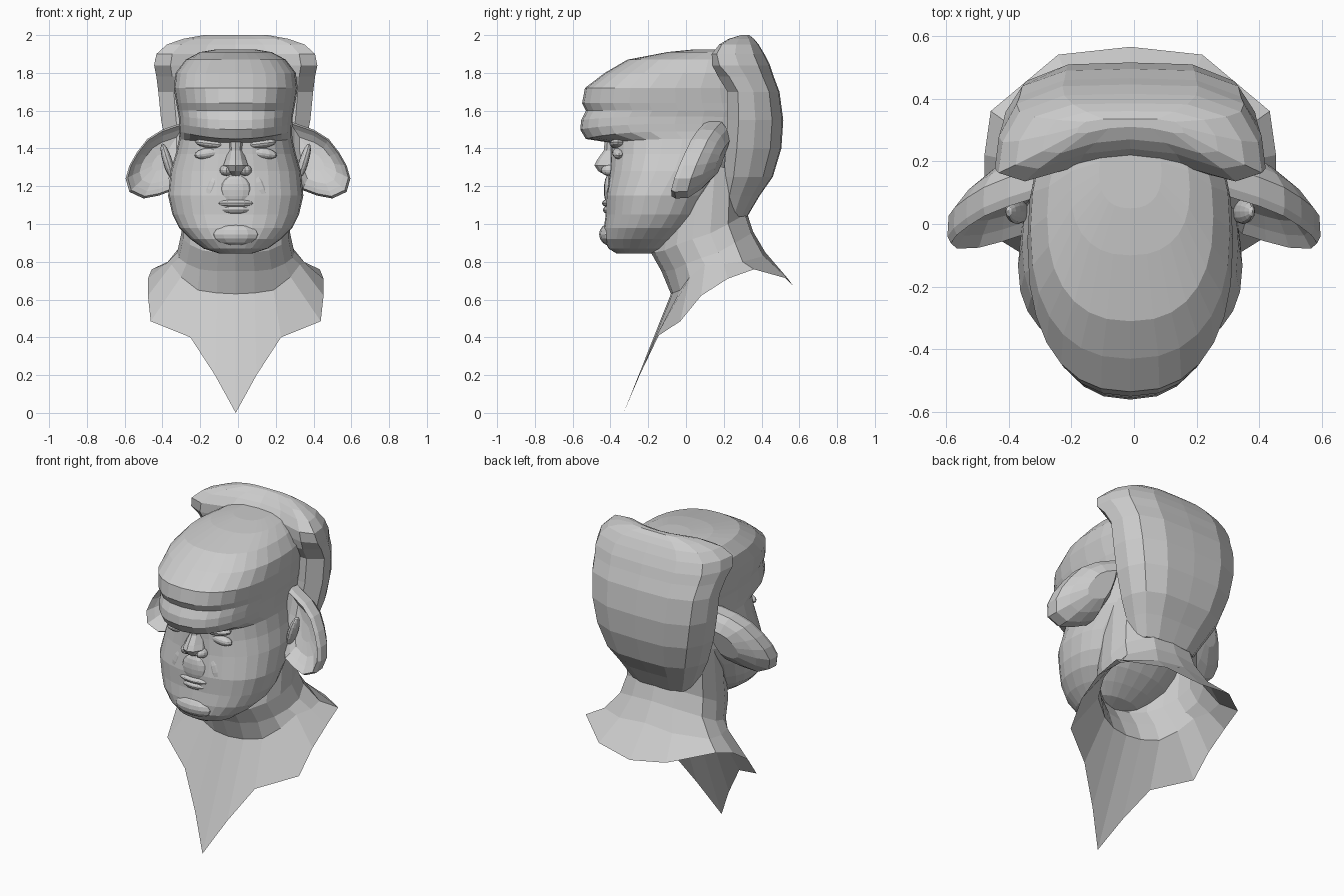
import bpy
import bmesh
import math
from mathutils import Matrix, Vector

default = bpy.data.objects.get("Cube")
if default:
    bpy.data.objects.remove(default, do_unlink=True)

clay = bpy.data.materials.new("clay grey")
clay.use_nodes = True
colour = (0.6, 0.6, 0.6, 1)
clay.diffuse_color = colour
clay.node_tree.nodes["Principled BSDF"].inputs["Base Color"].default_value = colour

AXIS = -0.012  # the head sits slightly to the right of the ear span's centre


def finish(name, bm):
    """Turn a bmesh into a flat-shaded object with the shared material."""
    bmesh.ops.recalc_face_normals(bm, faces=bm.faces)
    mesh = bpy.data.meshes.new(name)
    bm.to_mesh(mesh)
    bm.free()
    mesh.materials.append(clay)
    obj = bpy.data.objects.new(name, mesh)
    bpy.context.collection.objects.link(obj)
    return obj


def loft(name, rings, cap_start=True, cap_end=True):
    """Bridge closed rings that all have the same number of points."""
    bm = bmesh.new()
    loops = [[bm.verts.new(p) for p in ring] for ring in rings]
    count = len(loops[0])
    for low, high in zip(loops, loops[1:]):
        for i in range(count):
            j = (i + 1) % count
            bm.faces.new((low[i], low[j], high[j], high[i]))
    if cap_start:
        bm.faces.new(loops[0])
    if cap_end:
        bm.faces.new(loops[-1])
    return finish(name, bm)


def mirrored(half):
    """Close a half ring whose first and last points lie on the axis."""
    ring = half + [(-x, y, z) for x, y, z in half[-2:0:-1]]
    return [(x + AXIS, y, z) for x, y, z in ring]


def ellipsoid(name, centre, size, tilt=0):
    x, y, z = centre
    bm = bmesh.new()
    matrix = (Matrix.Translation(Vector((x + AXIS, y, z))) @ Matrix.Rotation(tilt, 4, "Y")
              @ Matrix.Diagonal((*size, 1)))
    bmesh.ops.create_uvsphere(bm, u_segments=12, v_segments=8, radius=1, matrix=matrix)
    return finish(name, bm)


# Head: height, front, back, half width, lift of the sides
def head_ring(z, front, back, width, lift=0):
    middle, depth = (front + back) / 2, (back - front) / 2
    half = []
    steps = 14
    for i in range(steps + 1):
        a = math.pi * i / steps
        s, c = math.sin(a), math.cos(a)
        x = width * abs(s) ** 0.84 if 0 < i < steps else 0
        y = middle - depth * math.copysign(abs(c) ** 0.84, c)
        half.append((x, y, z + lift * (x / width) ** 2))
    return mirrored(half)


head_sections = [
    (0.845, -0.37, -0.18, 0.09),
    (0.87, -0.41, -0.1, 0.17),
    (0.92, -0.435, -0.03, 0.24),
    (0.98, -0.435, 0.04, 0.3),
    (1.05, -0.425, 0.1, 0.335),
    (1.15, -0.425, 0.16, 0.358),
    (1.28, -0.405, 0.28, 0.345),
    (1.37, -0.4, 0.34, 0.318),
    (1.43, -0.4, 0.36, 0.3, 0.02),
    (1.45, -0.53, 0.42, 0.298, 0.04),
    (1.5, -0.56, 0.44, 0.3, 0.03),
    (1.55, -0.555, 0.45, 0.302, 0.02),
    (1.6, -0.53, 0.45, 0.308),
    (1.64, -0.55, 0.44, 0.315),
    (1.72, -0.535, 0.42, 0.328),
    (1.8, -0.43, 0.4, 0.318),
    (1.87, -0.31, 0.36, 0.265),
    (1.91, -0.1, 0.32, 0.19),
    (1.925, 0.05, 0.28, 0.1),
]
loft("head", [head_ring(*s) for s in head_sections])
ellipsoid("chin", (0, -0.4, 0.945), (0.13, 0.06, 0.06))


# Swept-back hair: height, front, back, half width, bow of the front edge
hair_shape = [(0, 0), (0.4, 0), (0.8, 0), (1, 0.2), (0.97, 0.5), (0.84, 0.8), (0.5, 0.98), (0, 1)]


def hair_ring(z, front, back, width, bow=0):
    half = []
    for u, v in hair_shape:
        start = front + bow * (1 - u * u)
        half.append((u * width, start + (back - start) * v, z))
    return mirrored(half)


hair_sections = [
    (1.04, 0.18, 0.325, 0.2),
    (1.15, 0.19, 0.39, 0.26),
    (1.25, 0.2, 0.46, 0.315),
    (1.4, 0.21, 0.505, 0.365),
    (1.55, 0.22, 0.515, 0.395),
    (1.7, 0.22, 0.495, 0.41),
    (1.78, 0.17, 0.465, 0.42),
    (1.84, 0.11, 0.445, 0.432, 0.08),
    (1.9, 0.1, 0.415, 0.42, 0.1),
    (1.95, 0.14, 0.385, 0.365, 0.1),
    (1.98, 0.2, 0.36, 0.28, 0.07),
    (2.0, 0.28, 0.335, 0.17, 0.03),
]
loft("hair", [hair_ring(*s) for s in hair_sections])

# Neck flaring into an open pointed collar
collar_edge = [(0, -0.33, 0), (0.11, -0.245, 0.2), (0.24, -0.16, 0.4), (0.45, -0.03, 0.485),
               (0.465, 0.08, 0.62), (0.465, 0.22, 0.71), (0.445, 0.36, 0.76), (0.23, 0.54, 0.71),
               (0, 0.565, 0.675)]
collar_bend = [(0, -0.08, 0.63), (0.1, -0.07, 0.635), (0.2, -0.03, 0.65), (0.29, 0.02, 0.72),
               (0.34, 0.1, 0.785), (0.37, 0.2, 0.79), (0.36, 0.3, 0.8), (0.18, 0.41, 0.83),
               (0, 0.42, 0.85)]
neck_base = [(0, -0.13, 0.75), (0.1, -0.11, 0.75), (0.19, -0.06, 0.76), (0.26, 0, 0.79),
             (0.3, 0.08, 0.82), (0.31, 0.17, 0.85), (0.28, 0.26, 0.9), (0.14, 0.345, 0.95),
             (0, 0.355, 0.96)]
neck_top = [(x * 0.93, y * 1.05 - 0.05, z + 0.1) for x, y, z in neck_base]
neck_inside = [(x * 0.92, y * 0.9, 1.3) for x, y, z in neck_base]
loft("neck_and_collar",
     [mirrored(r) for r in (collar_edge, collar_bend, neck_base, neck_top, neck_inside)],
     cap_start=False, cap_end=False)

# Ears: outline seen from the front, leaning forward towards the lower tip
ear_outline = [(0.27, 1.545), (0.4, 1.5), (0.48, 1.45), (0.535, 1.38), (0.575, 1.31), (0.595, 1.24),
               (0.575, 1.17), (0.5, 1.135), (0.42, 1.15), (0.34, 1.18), (0.29, 1.3), (0.27, 1.43)]


def ear_ring(scale, offset, side, hub=(0.41, 1.33)):
    ring = []
    for x, z in ear_outline:
        x = hub[0] + (x - hub[0]) * scale
        z = hub[1] + (z - hub[1]) * scale
        ring.append((side * x, offset - 0.2 * (x - 0.42) + 0.33 * (z - 1.3), z))
    return ring


for label, side in (("left", 1), ("right", -1)):
    root = (0.36, 1.35)
    loft(label + "_ear", [
        ear_ring(0.25, 0.06, side),
        ear_ring(0.6, 0.05, side),
        ear_ring(0.8, 0.02, side),
        ear_ring(0.94, -0.01, side),
        ear_ring(1, 0.015, side),
        ear_ring(0.98, 0.08, side),
        ear_ring(0.78, 0.125, side, root),
        ear_ring(0.45, 0.165, side, root),
    ])
    # Fold inside the ear bowl
    ellipsoid(label + "_ear_fold", (side * 0.36, 0.04, 1.33), (0.025, 0.04, 0.1), side * 0.3)
    # Half-closed eyelids and the pouches under them
    ellipsoid(label + "_eyelid", (side * 0.13, -0.36, 1.425), (0.085, 0.045, 0.025), side * -0.12)
    ellipsoid(label + "_eye_pouch", (side * 0.14, -0.355, 1.375), (0.08, 0.035, 0.03), side * 0.15)
    ellipsoid(label + "_nostril_wing", (side * 0.05, -0.405, 1.285), (0.035, 0.045, 0.03))
    # Fold running from the nose to the mouth corner
    ellipsoid(label + "_cheek_fold", (side * 0.13, -0.37, 1.18), (0.04, 0.04, 0.11), side * -0.35)


# Nose: height, half width, front
def nose_ring(z, width, front):
    back = -0.35
    return mirrored([(0, front, z), (width * 0.55, front + 0.015, z), (width, front + 0.06, z),
                     (width, back, z), (0, back, z)])


loft("nose", [nose_ring(*s) for s in (
    (1.255, 0.03, -0.42), (1.28, 0.055, -0.465), (1.31, 0.065, -0.485),
    (1.34, 0.055, -0.47), (1.39, 0.04, -0.435), (1.45, 0.05, -0.43))])

# Mouth
ellipsoid("philtrum", (0, -0.41, 1.18), (0.08, 0.025, 0.08))
ellipsoid("upper_lip", (0, -0.405, 1.11), (0.1, 0.04, 0.022))
ellipsoid("lower_lip", (0, -0.4, 1.075), (0.085, 0.04, 0.025))
